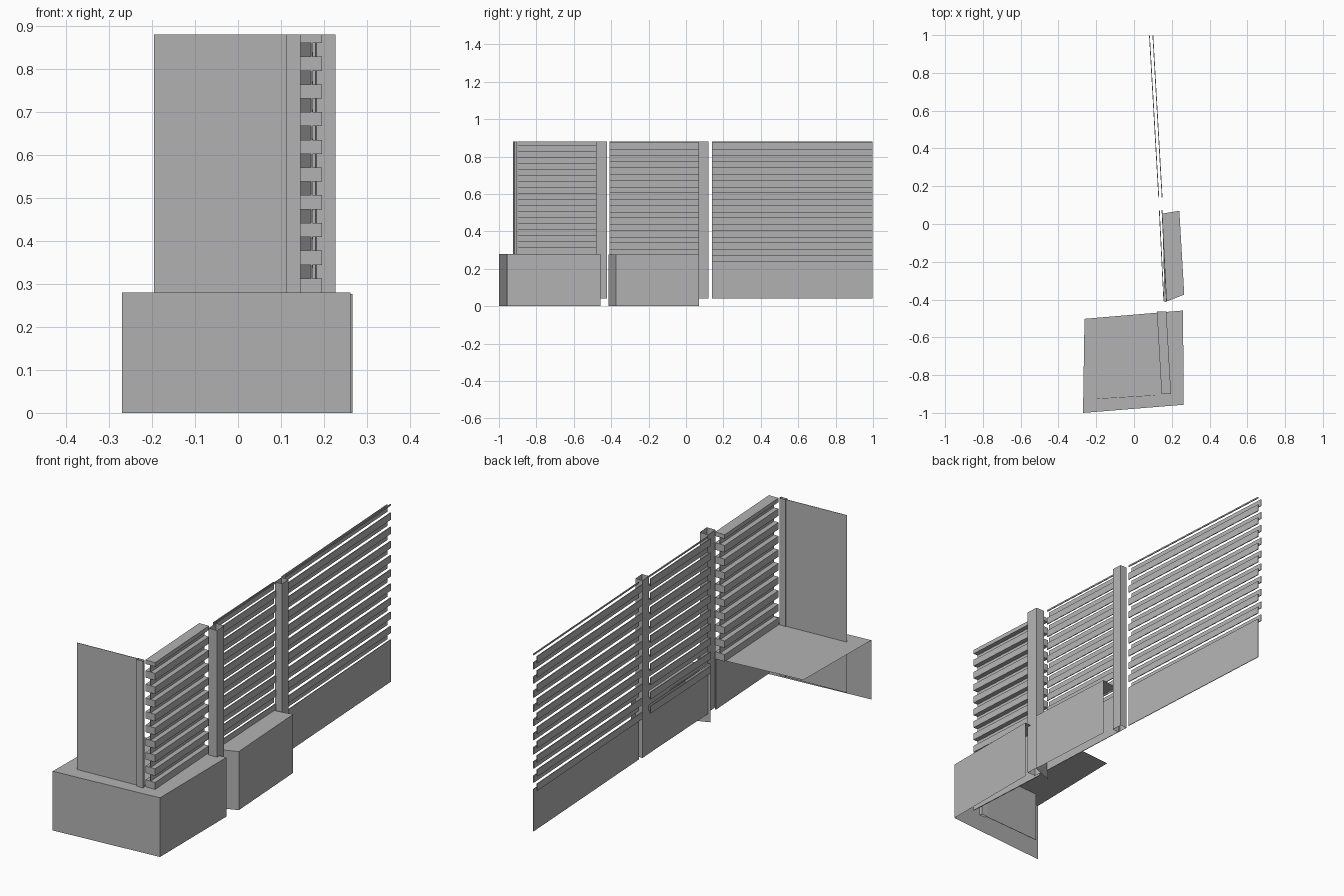
import bpy
import bmesh

cube = bpy.data.objects.get("Cube")
if cube:
    bpy.data.objects.remove(cube, do_unlink=True)

GREY = (0.45, 0.45, 0.45, 1.0)
grey = bpy.data.materials.new("plain_grey")
grey.use_nodes = True
grey.diffuse_color = GREY
grey.node_tree.nodes["Principled BSDF"].inputs["Base Color"].default_value = GREY

TOP = 0.88      # top of fence
FOOT = 0.04     # foot of fence
LEDGE = 0.28    # top of the front planter


def finish(name, bm):
    mesh = bpy.data.meshes.new(name)
    bm.to_mesh(mesh)
    bm.free()
    mesh.materials.append(grey)
    obj = bpy.data.objects.new(name, mesh)
    bpy.context.scene.collection.objects.link(obj)
    return obj


def add_prism(bm, plan, z0, z1, top=True, bottom=True, sides=None):
    """Extrude a counter-clockwise plan; sides picks which walls exist."""
    low = [bm.verts.new((x, y, z0)) for x, y in plan]
    high = [bm.verts.new((x, y, z1)) for x, y in plan]
    n = len(plan)
    for i in (range(n) if sides is None else sides):
        j = (i + 1) % n
        bm.faces.new((low[i], low[j], high[j], high[i]))
    if top:
        bm.faces.new(high)
    if bottom:
        bm.faces.new(low[::-1])


def strip(start, end, near, far):
    """Plan of a board along a fence line, offset sideways in x."""
    (x0, y0), (x1, y1) = start, end
    return [(x0 + near, y0), (x0 + far, y0), (x1 + far, y1), (x1 + near, y1)]


def prism(name, plan, z0, z1, **options):
    bm = bmesh.new()
    add_prism(bm, plan, z0, z1, **options)
    return finish(name, bm)


def slats(name, plan, first, pitch, height):
    bm = bmesh.new()
    z = first
    while z < TOP - 0.004:
        add_prism(bm, plan, z, min(z + height, TOP))
        z += pitch
    return finish(name, bm)


# Planters: open underneath and at the back
prism("front_planter", [(-0.27, -1.0), (0.262, -0.957), (0.26, -0.458), (-0.262, -0.502)],
      0, LEDGE, bottom=False, sides=(0, 1))
prism("side_planter", [(0.162, -0.414), (0.266, -0.374), (0.24, 0.07), (0.15, 0.055)],
      0, 0.277, bottom=False, sides=(0, 1))

# Thin front wall
prism("front_wall", [(-0.195, -0.926), (0.112, -0.908), (0.112, -0.906), (-0.195, -0.924)],
      FOOT, TOP)

# Posts: hollow tubes
posts = {
    "front_post": (0.112, -0.917, 0.033, 0.014),
    "middle_post": (0.183, -0.48, 0.044, 0.058),
    "rear_post": (0.147, 0.068, 0.036, 0.052),
}
for name, (x, y, width, depth) in posts.items():
    plan = strip((x, y), (x - 0.06 * depth, y + depth), 0, width)
    prism(name, plan, FOOT, TOP, top=False, bottom=False)

# Front fence section: deep slats with slim boards closing the gaps
start, end = (0.146, -0.9), (0.121, -0.462)
slats("front_slats", strip(start, end, 0, 0.05), LEDGE, 0.0645, 0.033)
slats("front_infill", strip(start, end, 0.024, 0.027), LEDGE + 0.033, 0.0645, 0.0315)
prism("front_base_panel", strip(start, end, 0.046, 0.05), FOOT, LEDGE)

# Side fence sections: boards alternate between outer and inner faces
sections = {
    "middle": ((0.156, -0.408), (0.132, 0.075), 0.018),
    "rear": ((0.129, 0.14), (0.08, 0.997), 0.022),
}
for name, (start, end, depth) in sections.items():
    slats(name + "_outer_slats", strip(start, end, depth - 0.004, depth), 0.27, 0.067, 0.0335)
    slats(name + "_inner_slats", strip(start, end, 0, 0.004), 0.2365, 0.067, 0.0335)
    prism(name + "_base_panel", strip(start, end, depth - 0.003, depth), FOOT, 0.24)
